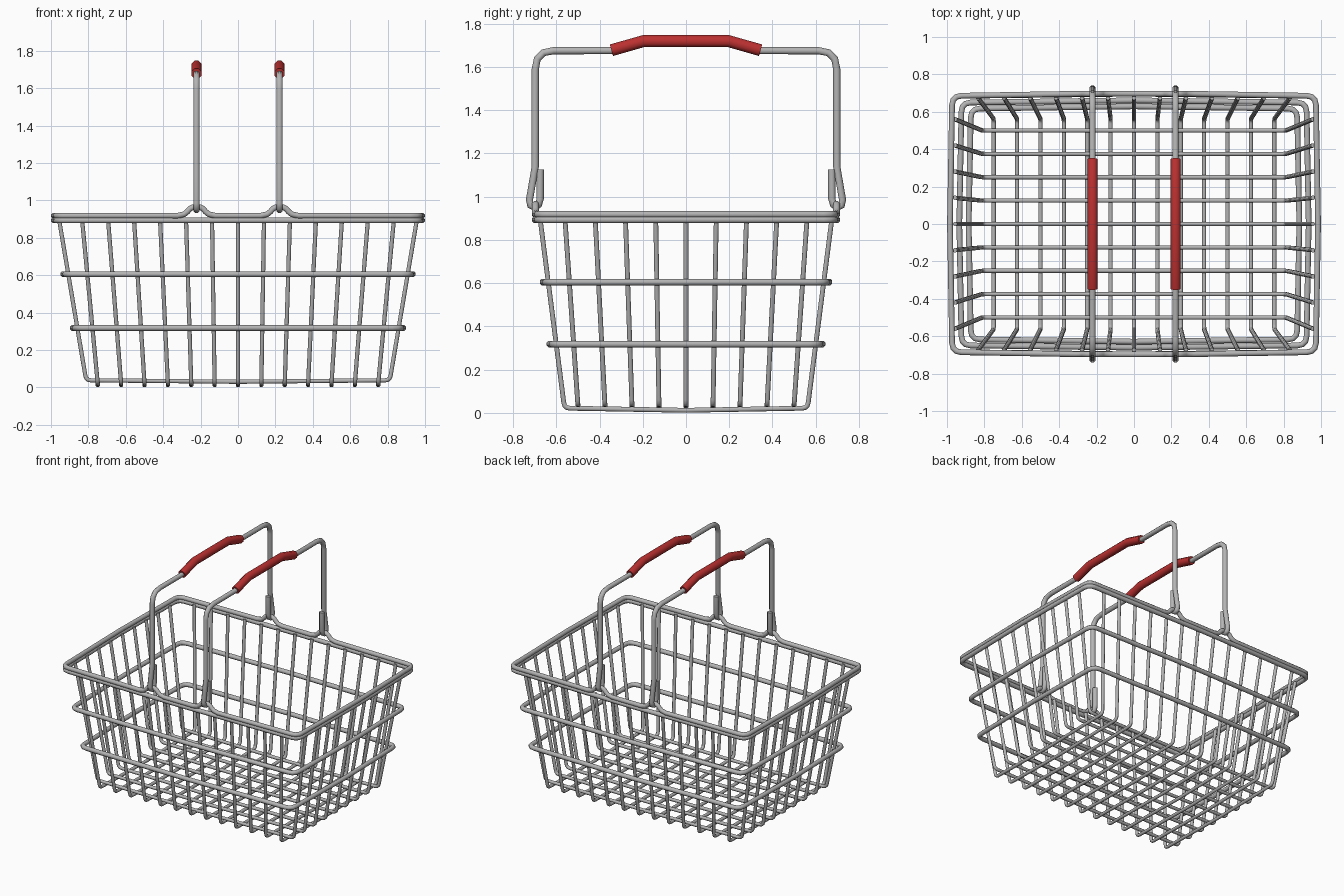
import bpy, bmesh, math
from mathutils import Vector

if "Cube" in bpy.data.objects:
    bpy.data.objects.remove(bpy.data.objects["Cube"])


def material(name, rgb):
    m = bpy.data.materials.new(name)
    m.diffuse_color = (*rgb, 1)
    m.use_nodes = True
    m.node_tree.nodes["Principled BSDF"].inputs["Base Color"].default_value = m.diffuse_color
    return m


STEEL = material("steel grey", (0.46, 0.46, 0.46))
RED = material("grip red", (0.5, 0.03, 0.03))


def fillet(points, radii, n=3):
    """Round chosen corners {index: cut distance} of a polyline."""
    pts = [Vector(p) for p in points]
    out = []
    for i, p in enumerate(pts):
        d = radii.get(i)
        if not d:
            out.append(p)
            continue
        a = p + (pts[i - 1] - p).normalized() * d
        b = p + (pts[(i + 1) % len(pts)] - p).normalized() * d
        for k in range(n + 1):
            t = k / n
            out.append(a * (1 - t) ** 2 + p * 2 * t * (1 - t) + b * t * t)
    return out


def tubes(name, paths, radius, ref, mat, closed=False, sides=8):
    """Sweep a round wire along each path; ref is roughly normal to the bends."""
    bm = bmesh.new()
    ref = Vector(ref)
    for path in paths:
        pts = [Vector(p) for p in path]
        n = len(pts)
        rings = []
        for i, p in enumerate(pts):
            prev = pts[i - 1] if (closed or i > 0) else p
            nxt = pts[(i + 1) % n] if (closed or i < n - 1) else p
            t = ((p - prev).normalized() + (nxt - p).normalized()).normalized()
            u = t.cross(ref).normalized()
            v = u.cross(t).normalized()
            ring = []
            for k in range(sides):
                a = 2 * math.pi * (k + 0.5) / sides
                ring.append(bm.verts.new(p + (u * math.cos(a) + v * math.sin(a)) * radius))
            rings.append(ring)
        for i in range(n if closed else n - 1):
            r0, r1 = rings[i], rings[(i + 1) % n]
            for k in range(sides):
                j = (k + 1) % sides
                bm.faces.new((r0[k], r0[j], r1[j], r1[k]))
        if not closed:
            bm.faces.new(rings[0])
            bm.faces.new(rings[-1])
    bmesh.ops.recalc_face_normals(bm, faces=bm.faces)
    me = bpy.data.meshes.new(name)
    bm.to_mesh(me)
    bm.free()
    me.materials.append(mat)
    ob = bpy.data.objects.new(name, me)
    bpy.context.collection.objects.link(ob)
    bpy.ops.object.select_all(action='DESELECT')
    ob.select_set(True)
    bpy.context.view_layer.objects.active = ob
    bpy.ops.object.shade_smooth_by_angle(angle=math.radians(60))
    return ob


def hoop(hx, hy, z, bump=None, bow=0.012):
    """Rounded rectangle with slightly bowed sides; bump = (x, dz) list on the long sides."""
    bump = bump or [(0, 0)]
    long_side = [(x, -(hy - bow * (x / hx) ** 2), z + dz) for x, dz in bump]
    cx, cy = hx - bow, hy - bow
    half = [(-cx, -cy, z)] + long_side + [(cx, -cy, z), (hx, 0, z)]
    pts = half + [(-x, -y, w) for x, y, w in half]
    m = len(half)
    return fillet(pts, {i: 0.05 for i in (0, m - 2, m, 2 * m - 2)})


# Rim wires and the two outer hoops
HX = 0.222
one = [(-0.10, 0), (-0.065, 0.008), (-0.048, 0.022), (-0.035, 0.038), (-0.018, 0.046)]
one += [(-x, z) for x, z in reversed(one)]
bumps = [(s + x, z) for s in (-HX, HX) for x, z in one]
bumps.insert(len(one), (0, 0))
up = (0, 0, 1)
tubes("upper_rim", [hoop(0.984, 0.697, 0.918, bumps)], 0.0165, up, STEEL, True)
tubes("lower_rim", [hoop(0.984, 0.697, 0.893)], 0.0165, up, STEEL, True)
tubes("middle_hoop", [hoop(0.934, 0.661, 0.605)], 0.0165, up, STEEL, True)
tubes("low_hoop", [hoop(0.884, 0.629, 0.318)], 0.0165, up, STEEL, True)

# U-shaped basket wires, front to back and side to side
cross, along = [], []
for i in range(-6, 7):
    xb, xt = i * 0.125, i * 0.139
    cross.append(fillet([(xt, -0.675, 0.9), (xb, -0.562, 0.022), (xb, 0, 0.012),
                         (xb, 0.562, 0.022), (xt, 0.675, 0.9)], {1: 0.025, 3: 0.025}))
for i in range(-4, 5):
    yb, yt = i * 0.125, i * 0.14
    along.append(fillet([(-0.957, yt, 0.9), (-0.812, yb, 0.038), (0, yb, 0.03),
                         (0.812, yb, 0.038), (0.957, yt, 0.9)], {1: 0.025, 3: 0.025}))
tubes("front_to_back_wires", cross, 0.012, (1, 0, 0), STEEL)
tubes("side_to_side_wires", along, 0.012, (0, 1, 0), STEEL)

# Hooked carrying handles with red grips
hook = [(-0.674, 1.125), (-0.674, 0.99), (-0.682, 0.962), (-0.70, 0.95), (-0.719, 0.96),
        (-0.724, 0.985), (-0.697, 1.14), (-0.697, 1.675)]
profile = hook + [(-0.35, 1.675), (-0.2, 1.718)]
profile += [(-y, z) for y, z in reversed(profile)]
corner = len(hook) - 1
for side, x in (("left", -HX), ("right", HX)):
    path = fillet([(x, y, z) for y, z in profile],
                  {corner: 0.085, len(profile) - 1 - corner: 0.085})
    tubes(side + "_handle", [path], 0.018, (1, 0, 0), STEEL)
    grip = [(x, -0.345, 1.677), (x, -0.197, 1.719), (x, 0.197, 1.719), (x, 0.345, 1.677)]
    tubes(side + "_grip", [grip], 0.03, (1, 0, 0), RED)
